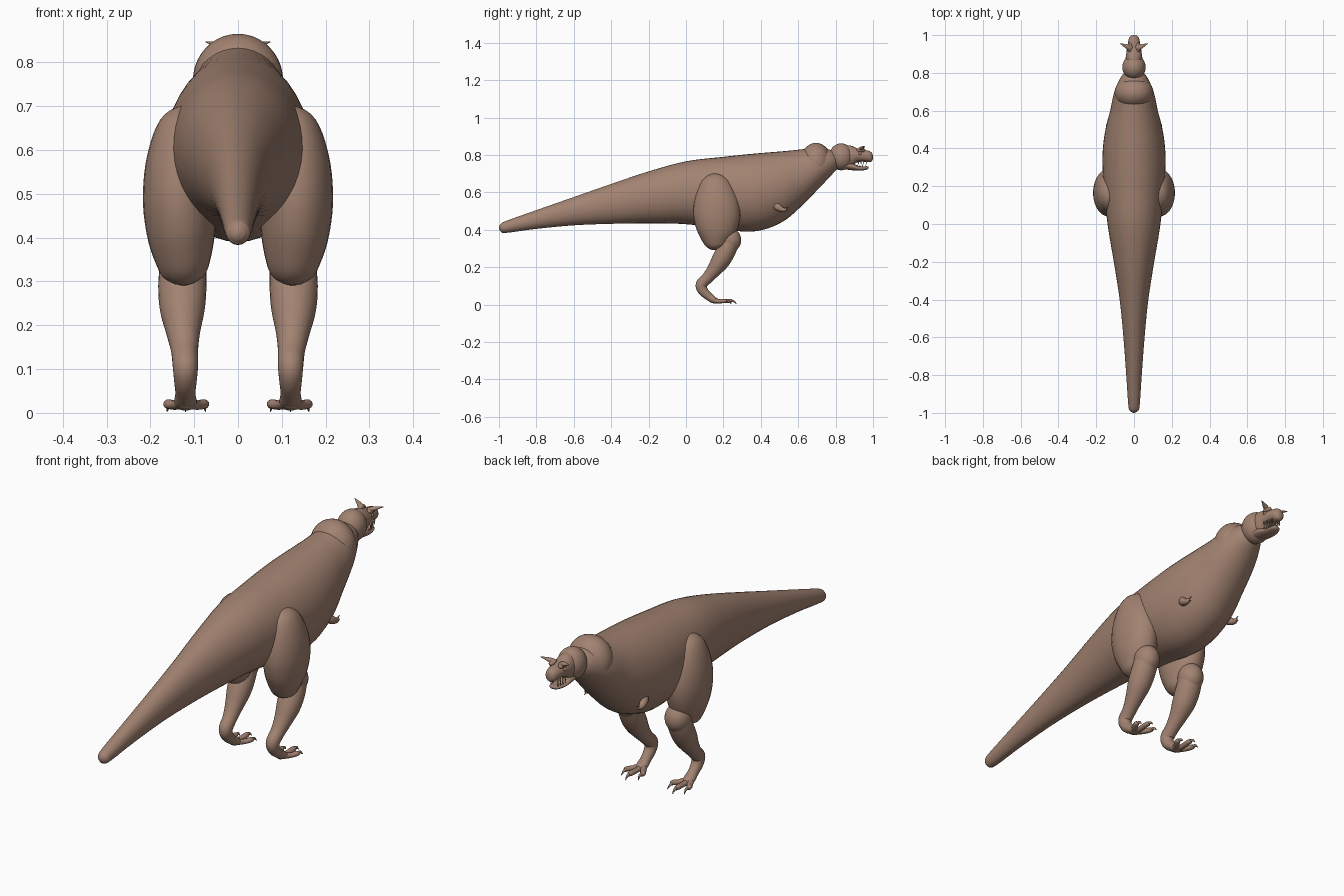
import bpy
import math
from mathutils import Vector

default_cube = bpy.data.objects.get("Cube")
if default_cube:
    bpy.data.objects.remove(default_cube, do_unlink=True)

SIDES = (("left", 1), ("right", -1))
X_AXIS, Y_AXIS = Vector((1, 0, 0)), Vector((0, 1, 0))


def make_material(name, colour):
    material = bpy.data.materials.new(name)
    material.use_nodes = True
    material.diffuse_color = colour
    material.node_tree.nodes["Principled BSDF"].inputs["Base Color"].default_value = colour
    return material


SKIN = make_material("brown skin", (0.36, 0.225, 0.165, 1))


def finish(obj, name):
    obj.name = name
    obj.data.name = name
    obj.data.materials.append(SKIN)
    obj.data.polygons.foreach_set("use_smooth", [True] * len(obj.data.polygons))
    return obj


def smooth_stations(stations, steps):
    """Catmull-Rom interpolation through every number of the stations."""
    padded = [stations[0]] + list(stations) + [stations[-1]]
    result = []
    for i in range(1, len(padded) - 2):
        for k in range(steps):
            t = k / steps
            result.append([
                0.5 * (2 * b + (c - a) * t + (2 * a - 5 * b + 4 * c - d) * t ** 2
                       + (3 * b - a - 3 * c + d) * t ** 3)
                for a, b, c, d in zip(*padded[i - 1:i + 3])])
    return result + [list(stations[-1])]


def loft(name, stations, side_axis=X_AXIS, upright=False, segments=28, steps=5):
    """Skin elliptical rings; a station is x, y, z, side radius, other radius."""
    rows = smooth_stations(stations, steps)
    centres = [Vector(row[:3]) for row in rows]
    verts, faces = [], []
    for i, row in enumerate(rows):
        tangent = centres[min(i + 1, len(rows) - 1)] - centres[max(i - 1, 0)]
        tangent = Y_AXIS if upright else tangent.normalized()
        side = (side_axis - tangent * side_axis.dot(tangent)).normalized()
        up = side.cross(tangent)
        for k in range(segments):
            angle = math.tau * k / segments
            verts.append(centres[i] + side * math.cos(angle) * max(row[3], 0.0005)
                         + up * math.sin(angle) * max(row[4], 0.0005))
    for i in range(len(rows) - 1):
        for k in range(segments):
            a, b = i * segments + k, i * segments + (k + 1) % segments
            faces.append((a, a + segments, b + segments, b))
    faces.append(tuple(range(segments)))
    faces.append(tuple(reversed(range(len(verts) - segments, len(verts)))))
    mesh = bpy.data.meshes.new(name)
    mesh.from_pydata(verts, [], faces)
    obj = bpy.data.objects.new(name, mesh)
    bpy.context.collection.objects.link(obj)
    return finish(obj, name)


def ball(name, centre, radii, tilt=0):
    bpy.ops.mesh.primitive_uv_sphere_add(segments=32, ring_count=20, location=centre)
    obj = bpy.context.object
    obj.scale = radii
    obj.rotation_euler.x = tilt
    return finish(obj, name)


def profile_loft(name, profile):
    """Loft from a side profile of y, bottom, top and half width."""
    return loft(name, [(0, y, (low + high) / 2, half, (high - low) / 2)
                       for y, low, high, half in profile], upright=True, segments=40)


# Tail, trunk and chest in one tapering form
profile_loft("body_and_tail", [
    (-1.0, .405, .415, .003), (-.99, .39, .432, .02), (-.96, .384, .448, .03),
    (-.8, .405, .505, .041), (-.6, .424, .575, .056), (-.4, .432, .645, .076),
    (-.2, .435, .712, .107), (0, .43, .766, .14), (.2, .405, .79, .16),
    (.32, .39, .803, .167), (.42, .402, .812, .163), (.52, .445, .82, .147),
    (.6, .51, .828, .126), (.7, .61, .838, .104), (.78, .695, .825, .068),
    (.82, .735, .80, .03)])

# Shoulder hump and neck
ball("shoulder_hump", (0, .695, .758), (.103, .085, .107))
ball("neck", (0, .83, .79), (.062, .066, .072))

# Skull with blunt snout, and the open lower jaw
profile_loft("skull", [
    (.83, .735, .85, .045), (.88, .735, .85, .044), (.91, .758, .838, .04),
    (.94, .764, .828, .035), (.965, .763, .825, .031), (.985, .762, .819, .026),
    (.996, .77, .808, .016), (1.0, .785, .793, .003)])
profile_loft("lower_jaw", [
    (.84, .725, .77, .04), (.89, .718, .758, .038), (.92, .716, .742, .033),
    (.95, .718, .739, .027), (.968, .722, .74, .019), (.976, .729, .736, .004)])

for side, s in SIDES:
    # Brow, eye and horn
    ball(side + "_brow", (s * .024, .935, .826), (.014, .024, .012))
    ball(side + "_eye", (s * .034, .93, .808), (.006, .009, .008))
    loft(side + "_horn", [
        (s * .015, .93, .826, .015, .011), (s * .032, .937, .834, .013, .01),
        (s * .052, .946, .841, .008, .006), (s * .074, .956, .847, .001, .001)],
        side_axis=Y_AXIS, segments=16)

    # Teeth along both jaws
    for i in range(4):
        y, x = .922 + i * .014, s * (.03 - i * .003)
        loft(f"{side}_upper_tooth_{i}", [(x, y, .77, .004, .004), (x, y, .75, .001, .001)],
             segments=8, steps=1)
        loft(f"{side}_lower_tooth_{i}", [(x * .85, y - .006, .733, .003, .003),
                                         (x * .85, y - .006, .748, .001, .001)],
             segments=8, steps=1)

    # Tiny forearm with two claws
    loft(side + "_forearm", [
        (s * .105, .47, .545, .026, .026), (s * .128, .49, .522, .02, .02),
        (s * .136, .515, .508, .013, .013), (s * .135, .533, .508, .009, .009),
        (s * .134, .54, .51, .002, .002)], segments=16)
    for claw, lift in (("upper", .012), ("lower", -.008)):
        loft(f"{side}_{claw}_hand_claw", [
            (s * .135, .525, .508, .006, .006),
            (s * .134, .55, .508 + lift, .001, .001)], segments=8)

    # Thigh
    loft(side + "_thigh", [
        (s * .11, .15, .70, .01, .02), (s * .122, .153, .66, .056, .075),
        (s * .13, .16, .58, .078, .112), (s * .133, .165, .49, .084, .126),
        (s * .13, .165, .41, .078, .112), (s * .126, .165, .35, .064, .082),
        (s * .125, .17, .31, .045, .05), (s * .125, .175, .294, .005, .005)])

    # Knee, calf, ankle and long foot bone
    ball(side + "_knee", (s * .125, .235, .345), (.056, .06, .065))
    loft(side + "_shin", [
        (s * .125, .24, .35, .052, .05), (s * .127, .215, .29, .055, .052),
        (s * .127, .185, .235, .051, .05), (s * .125, .15, .185, .039, .039),
        (s * .122, .115, .143, .031, .031), (s * .12, .083, .108, .029, .031),
        (s * .12, .09, .075, .026, .027), (s * .12, .12, .045, .023, .022),
        (s * .12, .15, .024, .026, .018), (s * .12, .172, .018, .02, .012)])
    ball(side + "_calf_muscle", (s * .127, .187, .228), (.046, .042, .058), -.5)

    # Three spread toes, each ending in a claw
    for toe, spread, reach in (("inner", -.042, .215), ("middle", 0, .243), ("outer", .038, .215)):
        x = s * (.12 + spread)
        loft(f"{side}_{toe}_toe", [
            (s * .12, .135, .025, .016, .015), (s * (.12 + spread * .6), .175, .018, .013, .011),
            (x, reach - .012, .02, .012, .011), (x, reach, .018, .008, .008),
            (x, reach + .004, .018, .002, .002)], segments=16)
        loft(f"{side}_{toe}_claw", [
            (x, reach - .008, .02, .007, .007), (x, reach + .012, .018, .005, .006),
            (x + s * spread * .1, reach + .028, .003, .001, .001)], segments=10)
